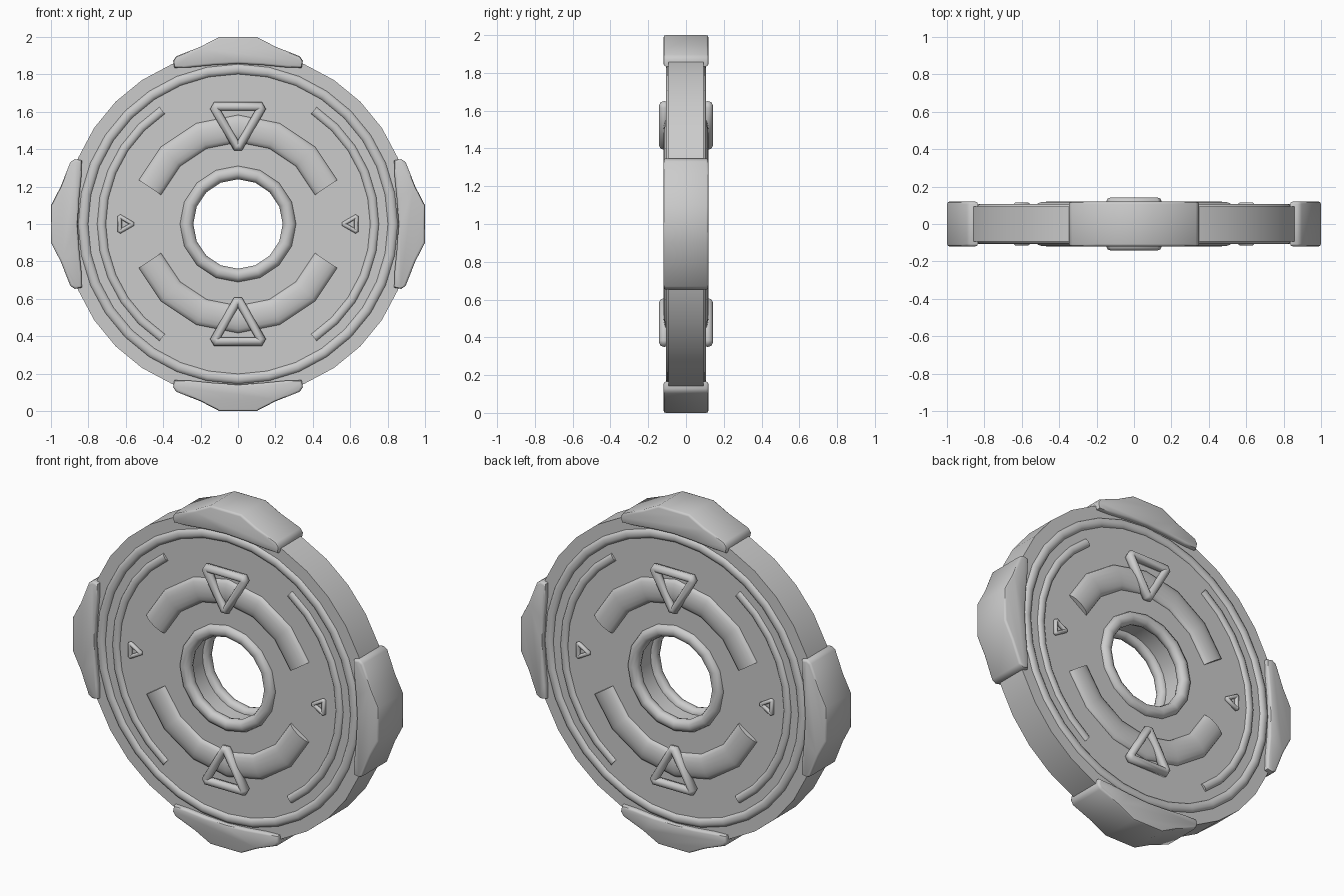
import bpy, bmesh, math

if "Cube" in bpy.data.objects:
    bpy.data.objects.remove(bpy.data.objects["Cube"])

grey = bpy.data.materials.new("stone grey")
grey.diffuse_color = (0.6, 0.6, 0.6, 1)
grey.use_nodes = True
grey.node_tree.nodes["Principled BSDF"].inputs["Base Color"].default_value = grey.diffuse_color
CZ = 1.0  # height of the wheel's axis


def finish(name, bm, angle=40):
    bmesh.ops.recalc_face_normals(bm, faces=bm.faces)
    me = bpy.data.meshes.new(name)
    bm.to_mesh(me)
    bm.free()
    ob = bpy.data.objects.new(name, me)
    bpy.context.collection.objects.link(ob)
    me.materials.append(grey)
    bpy.ops.object.select_all(action='DESELECT')
    ob.select_set(True)
    bpy.context.view_layer.objects.active = ob
    bpy.ops.object.shade_smooth_by_angle(angle=math.radians(angle))
    return ob


def arc(radius, a0, a1, n):
    return [(radius * math.cos(math.radians(a0 + (a1 - a0) * i / n)),
             radius * math.sin(math.radians(a0 + (a1 - a0) * i / n))) for i in range(n + 1)]


def tube(name, path, y, rx, ry, closed=True, sides=10):
    """Sweep an elliptical section along a flat path facing the front or back."""
    bm = bmesh.new()
    n, rings = len(path), []
    for i, (x, z) in enumerate(path):
        a = path[i - 1] if closed or i else None
        b = path[(i + 1) % n] if closed or i < n - 1 else None
        dirs = []
        for p, q in ((a, (x, z)), ((x, z), b)):
            if p and q:
                l = math.dist(p, q)
                dirs.append(((q[0] - p[0]) / l, (q[1] - p[1]) / l))
        d0, d1 = dirs[0], dirs[-1]
        tx, tz = d0[0] + d1[0], d0[1] + d1[1]
        l = math.hypot(tx, tz)
        tx, tz = tx / l, tz / l
        miter = rx / (tx * d0[0] + tz * d0[1])
        ring = []
        for k in range(sides):
            t = 2 * math.pi * k / sides
            w = miter * math.cos(t)
            ring.append(bm.verts.new((x + tz * w, y + ry * math.sin(t), CZ + z - tx * w)))
        rings.append(ring)
    for i in range(n if closed else n - 1):
        r, s = rings[i], rings[(i + 1) % n]
        for k in range(sides):
            j = (k + 1) % sides
            bm.faces.new((r[k], r[j], s[j], s[k]))
    if not closed:
        bm.faces.new(rings[0])
        bm.faces.new(rings[-1])
    return finish(name, bm, 60)


def triangle(cx, cz, radius, point, cut):
    """Three-cornered path with slightly clipped corners; point = apex angle."""
    c = [(cx + radius * math.cos(math.radians(point + 120 * i)),
          cz + radius * math.sin(math.radians(point + 120 * i))) for i in range(3)]
    path = []
    for i in range(3):
        for j in (i - 1, (i + 1) % 3):
            path.append(tuple(c[i][k] + (c[j][k] - c[i][k]) * cut for k in (0, 1)))
    return path


# Disc with a central hole
bm = bmesh.new()
N = 32
loops = []
for r, y in ((0.925, -0.093), (0.925, 0.093), (0.27, 0.093), (0.27, -0.093)):
    loops.append([bm.verts.new((x, y, CZ + z)) for x, z in arc(r, 0, 360, N)[:-1]])
for a in range(4):
    p, q = loops[a], loops[(a + 1) % 4]
    for i in range(N):
        j = (i + 1) % N
        bm.faces.new((p[i], p[j], q[j], q[i]))
finish("disc", bm)

# Raised details on both faces
for side, s in (("front", -1), ("back", 1)):
    tube(side + "_rim_ring", arc(0.828, 0, 360, 32)[:-1], s * 0.087, 0.029, 0.021)
    tube(side + "_hub_ring", arc(0.276, 0, 360, 16)[:-1], s * 0.087, 0.036, 0.034)
    for label, mid in (("right", 0), ("left", 180)):
        tube(f"{side}_{label}_thin_arc", arc(0.73, mid - 56.25, mid + 56.25, 10),
             s * 0.089, 0.025, 0.018, False)
        m = 1 if mid == 0 else -1
        tube(f"{side}_{label}_small_triangle", triangle(m * 0.609, 0, 0.047, 180 - mid, 0.06),
             s * 0.101, 0.011, 0.014, True, 8)
    for label, mid in (("upper", 90), ("lower", 270)):
        tube(f"{side}_{label}_wide_arc", arc(0.51, mid - 67.5, mid + 67.5, 6),
             s * 0.09, 0.073, 0.029, False, 16)
        m = 1 if mid == 90 else -1
        tube(f"{side}_{label}_large_triangle", triangle(0, m * 0.553, 0.151, -mid, 0.06),
             s * 0.115, 0.023, 0.028, True, 8)

# Four grip pads clamped over the rim
half = [(0.10, 1.0), (0.20, 0.948), (0.33, 0.897), (0.347, 0.872), (0.34, 0.835),
        (0.26, 0.837), (0.13, 0.85)]
profile = half + [(0, 0.857)] + [(-x, z) for x, z in reversed(half)]
for i, label in enumerate(("top", "left", "bottom", "right")):
    c, s = math.cos(i * math.pi / 2), math.sin(i * math.pi / 2)
    bm = bmesh.new()
    f = bm.faces.new([bm.verts.new((x * c - z * s, -0.119, CZ + x * s + z * c)) for x, z in profile])
    ext = bmesh.ops.extrude_face_region(bm, geom=[f])["geom"]
    caps = [g for g in ext if isinstance(g, bmesh.types.BMFace)] + [f]
    bmesh.ops.translate(bm, vec=(0, 0.238, 0), verts=[g for g in ext if isinstance(g, bmesh.types.BMVert)])
    edges = list({e for face in caps for e in face.edges})
    bmesh.ops.bevel(bm, geom=edges, offset=0.012, segments=2, profile=0.5, affect='EDGES')
    finish(label + "_pad", bm, 45)
